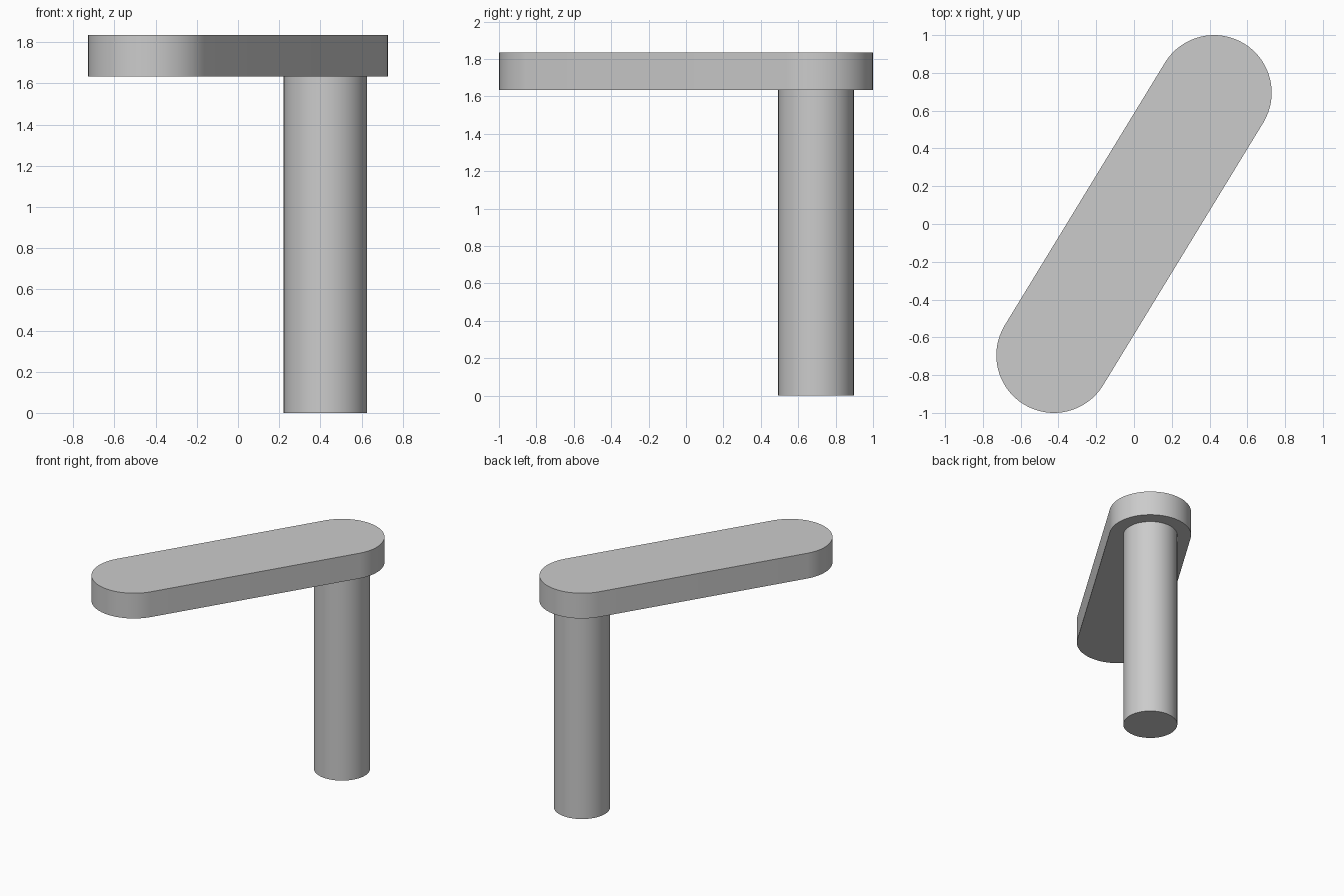
import bpy
import bmesh
from math import atan2, cos, sin, pi, radians
from mathutils import Vector

cube = bpy.data.objects.get("Cube")
if cube:
    bpy.data.objects.remove(cube, do_unlink=True)

grey = bpy.data.materials.new("light grey")
grey.use_nodes = True
grey.diffuse_color = (0.6, 0.6, 0.6, 1)
grey.node_tree.nodes["Principled BSDF"].inputs["Base Color"].default_value = (0.6, 0.6, 0.6, 1)

PIVOT = Vector((0.424, 0.695))   # post axis; the arm's other end mirrors it
ARM_RADIUS, POST_RADIUS = 0.305, 0.202
ARM_BOTTOM, ARM_TOP = 1.635, 1.835


def arc(centre, radius, start, sweep, steps):
    """Points along an arc, both ends included."""
    return [centre + radius * Vector((cos(start + sweep * i / steps),
                                      sin(start + sweep * i / steps)))
            for i in range(steps + 1)]


def extrude_outline(name, outline, bottom, top):
    """Solid prism from a counter-clockwise outline, with smooth sides."""
    bm = bmesh.new()
    face = bm.faces.new([bm.verts.new((p.x, p.y, bottom)) for p in outline])
    result = bmesh.ops.extrude_face_region(bm, geom=[face], use_keep_orig=True)
    raised = [g for g in result["geom"] if isinstance(g, bmesh.types.BMVert)]
    bmesh.ops.translate(bm, verts=raised, vec=(0, 0, top - bottom))
    bmesh.ops.recalc_face_normals(bm, faces=bm.faces)
    mesh = bpy.data.meshes.new(name)
    bm.to_mesh(mesh)
    bm.free()
    mesh.materials.append(grey)
    obj = bpy.data.objects.new(name, mesh)
    bpy.context.collection.objects.link(obj)
    bpy.ops.object.select_all(action='DESELECT')
    obj.select_set(True)
    bpy.context.view_layer.objects.active = obj
    bpy.ops.object.shade_smooth_by_angle(angle=radians(30))
    return obj


# Round post under one end of the arm
extrude_outline("post", arc(PIVOT, POST_RADIUS, 0, 2 * pi, 64)[:-1], 0, ARM_BOTTOM)

# Flat arm with two half-round ends
heading = atan2(PIVOT.y, PIVOT.x)
half = arc(PIVOT, ARM_RADIUS, heading - pi / 2, pi, 32)
extrude_outline("arm", half + [-p for p in half], ARM_BOTTOM, ARM_TOP)
